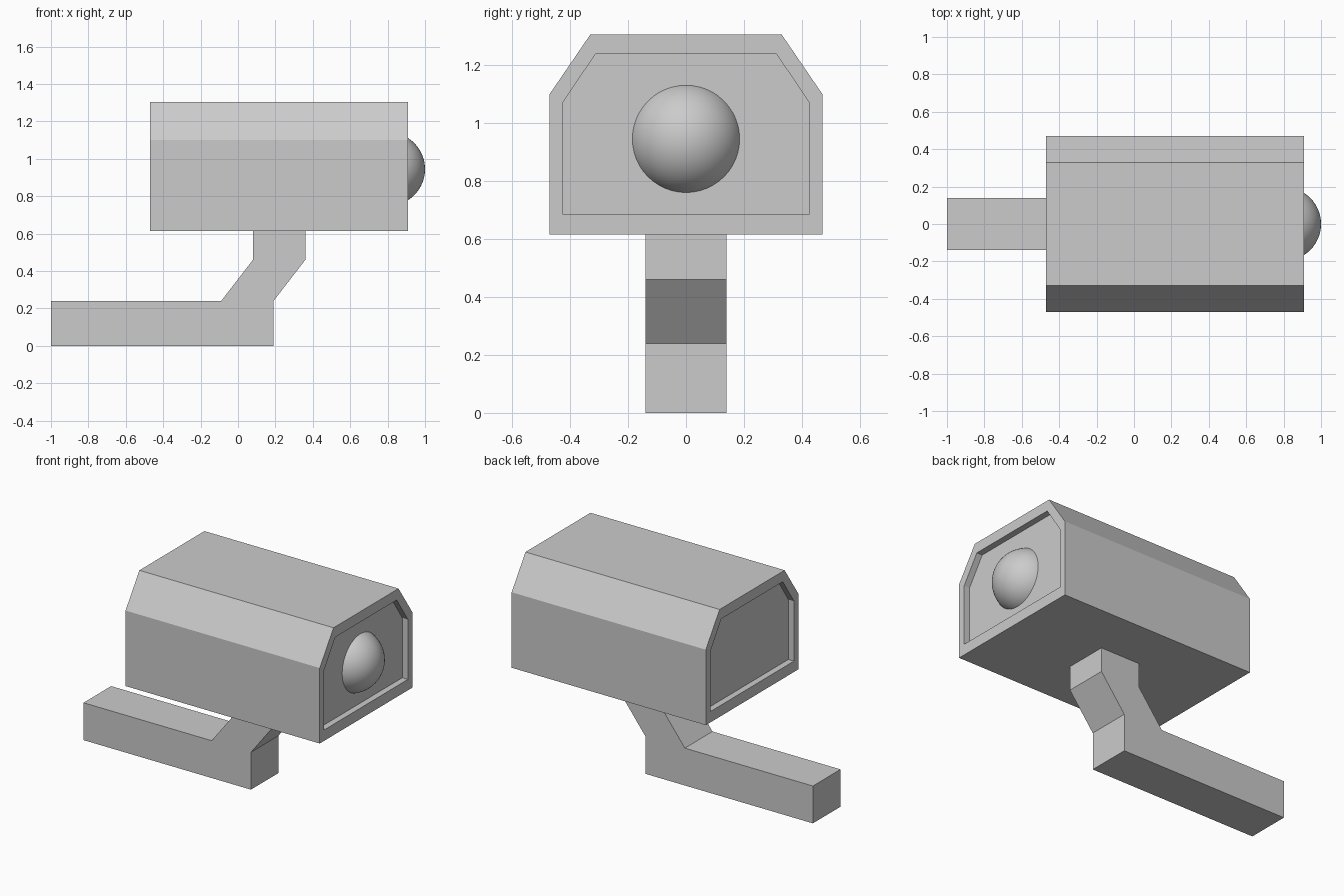
import bpy, bmesh, math
from mathutils import Matrix, Vector

cube = bpy.data.objects.get("Cube")
if cube:
    bpy.data.objects.remove(cube, do_unlink=True)

grey = bpy.data.materials.new("light grey")
grey.use_nodes = True
grey.diffuse_color = (0.6, 0.6, 0.6, 1)
grey.node_tree.nodes["Principled BSDF"].inputs["Base Color"].default_value = (0.6, 0.6, 0.6, 1)


def add_object(name, bm):
    bmesh.ops.recalc_face_normals(bm, faces=bm.faces)
    mesh = bpy.data.meshes.new(name)
    bm.to_mesh(mesh)
    bm.free()
    mesh.materials.append(grey)
    obj = bpy.data.objects.new(name, mesh)
    bpy.context.collection.objects.link(obj)
    return obj


def prism(points, offset):
    """Extrude a closed outline along an offset."""
    bm = bmesh.new()
    face = bm.faces.new([bm.verts.new(p) for p in points])
    result = bmesh.ops.extrude_face_region(bm, geom=[face], use_keep_orig=True)
    verts = [g for g in result["geom"] if isinstance(g, bmesh.types.BMVert)]
    bmesh.ops.translate(bm, verts=verts, vec=Vector(offset))
    return bm


def outline(half, shoulder, bottom, bend, top, x):
    """Symmetric housing cross-section with sloped shoulders."""
    right = [(half, bottom), (half, bend), (shoulder, top)]
    return [(x, y, z) for y, z in right] + [(x, -y, z) for y, z in reversed(right)]


# Housing with a recessed panel at each end
BACK, FRONT, DEPTH = -0.47, 0.91, 0.04
bm = prism(outline(0.47, 0.33, 0.615, 1.10, 1.305, BACK), (FRONT - BACK, 0, 0))
bm.normal_update()
ends = [f for f in bm.faces if len(f.verts) == 6]
for face in ends:
    x = face.calc_center_median().x
    inward = DEPTH if x < 0 else -DEPTH
    outer = sorted(face.verts, key=lambda v: math.atan2(v.co.z - 0.9, v.co.y))
    inner_points = sorted(outline(0.425, 0.312, 0.685, 1.07, 1.238, x),
                          key=lambda p: math.atan2(p[2] - 0.9, p[1]))
    rim = [bm.verts.new(p) for p in inner_points]
    floor = [bm.verts.new((p[0] + inward, p[1], p[2])) for p in inner_points]
    bm.faces.remove(face)
    for i in range(6):
        j = (i + 1) % 6
        bm.faces.new((outer[i], outer[j], rim[j], rim[i]))
        bm.faces.new((rim[i], rim[j], floor[j], floor[i]))
    bm.faces.new(floor)
add_object("housing", bm)

# Cranked mounting arm
arm = [(-1, 0), (0.19, 0), (0.19, 0.24), (0.36, 0.46), (0.36, 0.615),
       (0.08, 0.615), (0.08, 0.46), (-0.09, 0.24), (-1, 0.24)]
add_object("mounting_arm", prism([(x, -0.14, z) for x, z in arm], (0, 0.28, 0)))

# Domed lens rising from the front panel
RADIUS = 0.197
bm = bmesh.new()
bmesh.ops.create_uvsphere(bm, u_segments=48, v_segments=32, radius=RADIUS)
bmesh.ops.transform(bm, verts=bm.verts, matrix=Matrix.Translation((1 - RADIUS, 0, 0.945))
                    @ Matrix.Rotation(math.pi / 2, 4, "Y"))
bmesh.ops.bisect_plane(bm, geom=bm.verts[:] + bm.edges[:] + bm.faces[:],
                       plane_co=(FRONT - DEPTH - 0.005, 0, 0), plane_no=(1, 0, 0),
                       clear_inner=True)
for f in bm.faces:
    f.smooth = True
lens = add_object("lens", bm)
# Make sure the open dome faces outward
if sum(p.normal.x for p in lens.data.polygons) < 0:
    lens.data.flip_normals()
